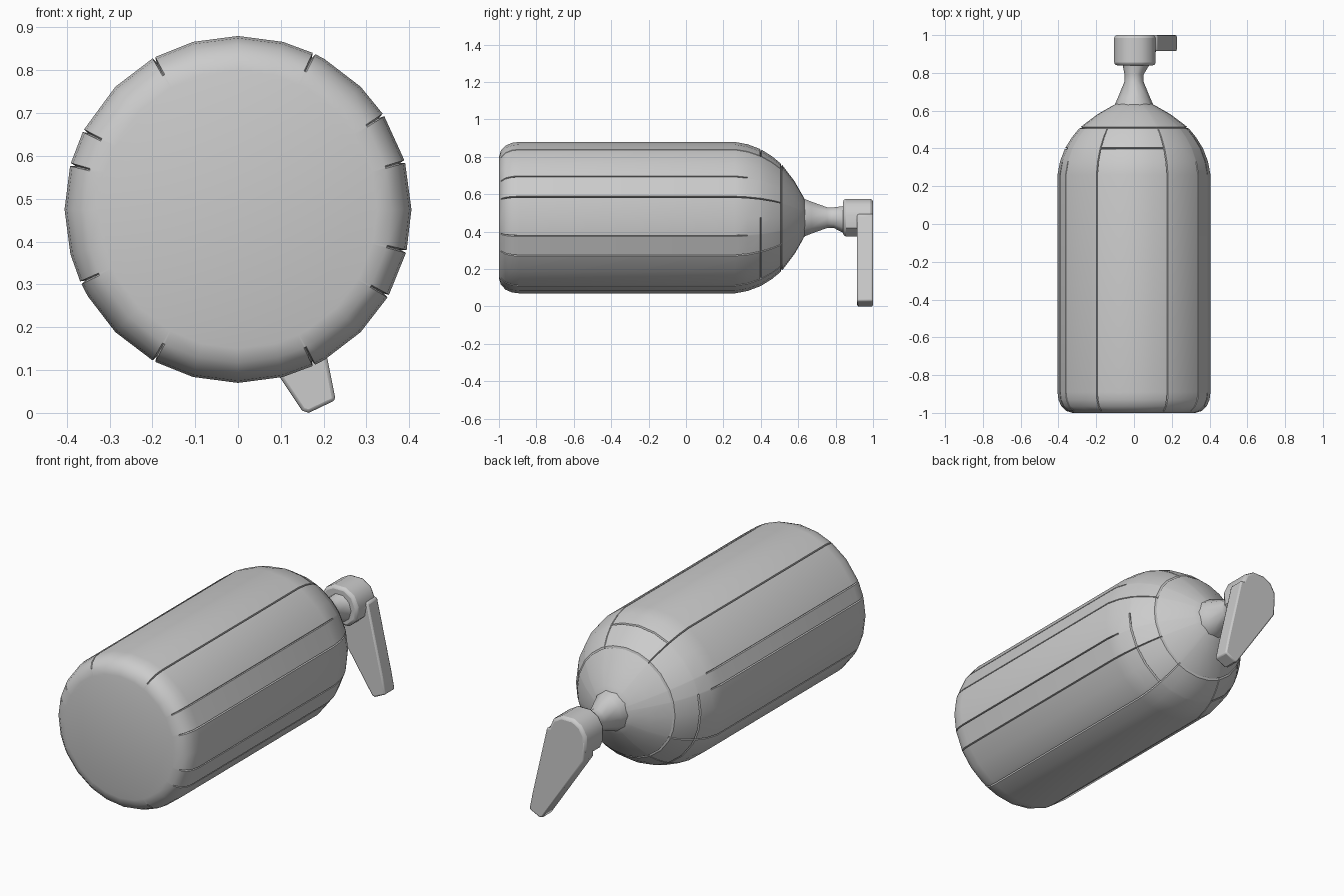
import bpy
import bmesh
from math import sin, cos, radians, pi

cube = bpy.data.objects.get("Cube")
if cube:
    bpy.data.objects.remove(cube, do_unlink=True)

AXIS_Z = 0.475

metal = bpy.data.materials.new("grey metal")
metal.use_nodes = True
metal.diffuse_color = (0.6, 0.6, 0.6, 1)
metal.node_tree.nodes["Principled BSDF"].inputs["Base Color"].default_value = (0.6, 0.6, 0.6, 1)


def finish(bm, name, angle=40):
    bmesh.ops.recalc_face_normals(bm, faces=bm.faces)
    mesh = bpy.data.meshes.new(name)
    bm.to_mesh(mesh)
    bm.free()
    mesh.materials.append(metal)
    obj = bpy.data.objects.new(name, mesh)
    bpy.context.collection.objects.link(obj)
    bpy.ops.object.select_all(action="DESELECT")
    obj.select_set(True)
    bpy.context.view_layer.objects.active = obj
    bpy.ops.object.shade_smooth_by_angle(angle=radians(angle))
    return obj


def loft(name, rings, angle=40):
    """Bridge equal-sized rings of points and cap both ends."""
    bm = bmesh.new()
    loops = [[bm.verts.new(p) for p in ring] for ring in rings]
    n = len(loops[0])
    for a, b in zip(loops, loops[1:]):
        for i in range(n):
            j = (i + 1) % n
            bm.faces.new((a[i], a[j], b[j], b[i]))
    bm.faces.new(loops[0])
    bm.faces.new(loops[-1])
    return finish(bm, name, angle)


# Tank shell: lathed profile with recessed panel seams
SEAMS = (16, 33, 64, 119, 153, 165, 205, 241, 296, 330, 346)
DOME_SEAMS = (16, 64, 119, 205, 241, 296, 330)
HALF = 0.5
angles = {a for a in range(0, 360, 15) if all(abs(a - s) > 3 for s in SEAMS)}
for s in SEAMS:
    angles |= {s - HALF, s, s + HALF}
angles = sorted(angles)

profile = [(-1, 0.325), (-0.99, 0.358), (-0.965, 0.385), (-0.93, 0.4), (-0.89, 0.405),
           (0.26, 0.405), (0.33, 0.392), (0.396, 0.367), (0.4, 0.365), (0.404, 0.363),
           (0.46, 0.328), (0.506, 0.29), (0.51, 0.286), (0.514, 0.282),
           (0.58, 0.195), (0.62, 0.125), (0.65, 0.07)]


def seam_depth(y, a):
    depth = 0
    if a in SEAMS and -0.99 < y < 0.3:
        depth = 0.012
    if a in DOME_SEAMS and 0.3 < y < 0.51:
        depth = 0.012
    if y == 0.51 or (y == 0.4 and (64 < a < 119 or 165 < a < 241 or a > 296)):
        depth = 0.012
    return depth


rings = []
for y, r in profile:
    ring = []
    for a in angles:
        q = r - seam_depth(y, a)
        ring.append((q * cos(radians(a)), y, AXIS_Z + q * sin(radians(a))))
    rings.append(ring)
loft("tank_shell", rings, 35)


def oval_ring(y, rx, rz, cx=0, cz=AXIS_Z, sides=10):
    return [(cx + rx * cos(2 * pi * i / sides), y, cz + rz * sin(2 * pi * i / sides))
            for i in range(sides)]


# Neck: waisted spindle joining the dome to the valve
loft("valve_neck", [oval_ring(0.58, 0.115, 0.115), oval_ring(0.635, 0.1, 0.105),
                    oval_ring(0.67, 0.085, 0.09), oval_ring(0.755, 0.05, 0.058),
                    oval_ring(0.79, 0.05, 0.058), oval_ring(0.84, 0.07, 0.075, 0.01, 0.465),
                    oval_ring(0.92, 0.1, 0.09, 0.02, 0.465)], 50)


def slab(name, outline, y0, y1, bevel):
    """Extrude an x-z outline along y, with softened edges."""
    obj = loft(name, [[(x, y, z) for x, z in outline] for y in (y0, y1)])
    mod = obj.modifiers.new("edge bevel", "BEVEL")
    mod.width = bevel
    mod.segments = 2
    mod.limit_method = "ANGLE"
    mod.angle_limit = radians(50)
    return obj


# Valve head: faceted block at the end of the neck
head = [(-0.09, 0.39), (-0.105, 0.43), (-0.105, 0.5), (-0.075, 0.55), (-0.03, 0.575),
        (0.04, 0.575), (0.09, 0.545), (0.115, 0.49), (0.11, 0.42), (0.06, 0.375), (-0.05, 0.375)]
slab("valve_head", head, 0.84, 1.0, 0.015)

# Lever: tapered handle hanging from the valve head
lever = [(-0.095, 0.37), (-0.1, 0.47), (0.0, 0.53), (0.125, 0.49), (0.21, 0.12),
         (0.228, 0.03), (0.165, 0.0), (0.15, 0.005)]
slab("lever", lever, 0.915, 1.0, 0.008)
